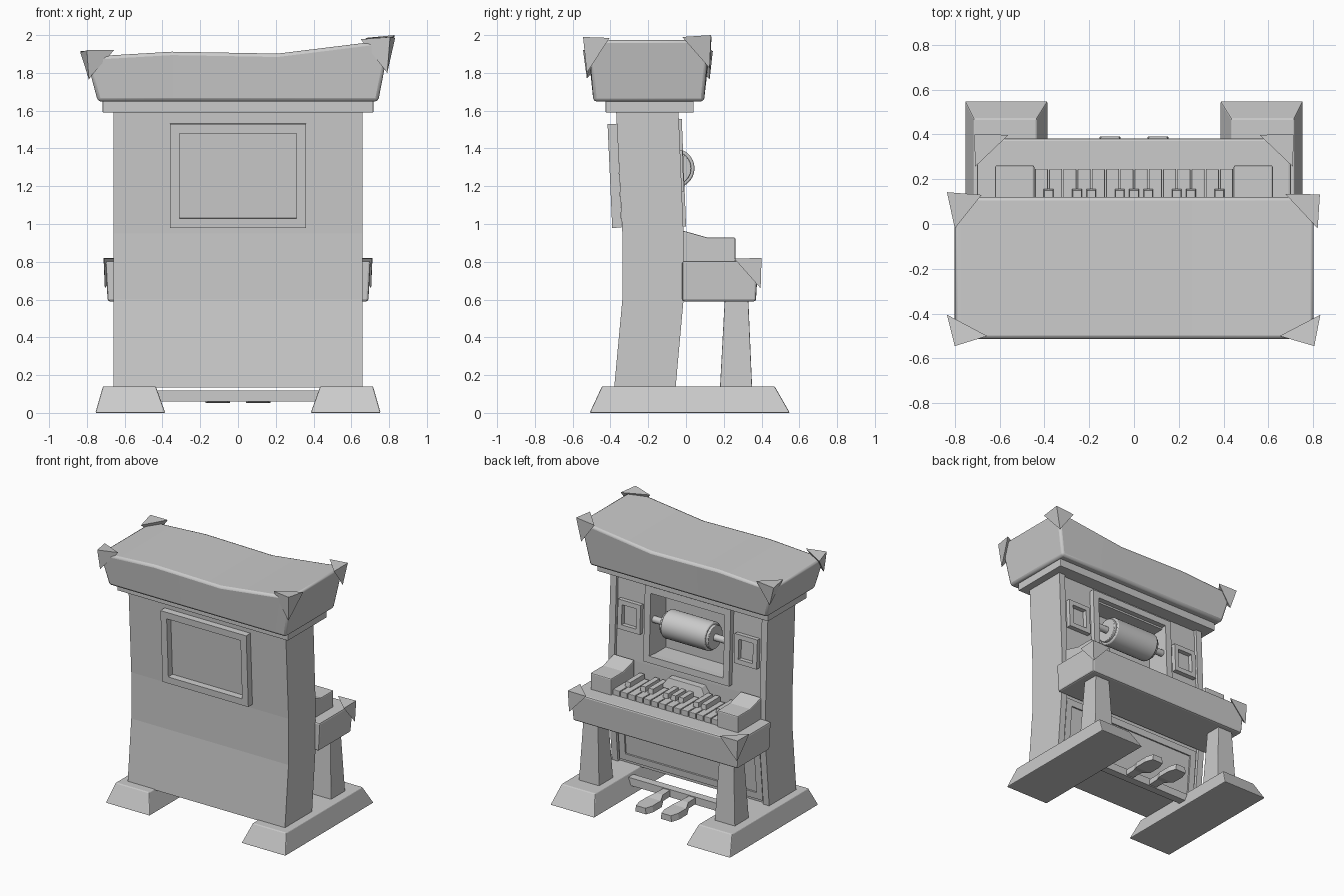
import bpy, bmesh, math
from mathutils import Matrix, Vector

if "Cube" in bpy.data.objects:
    bpy.data.objects.remove(bpy.data.objects["Cube"])


def finish(name, bm, bevel=0, smooth=False):
    bmesh.ops.recalc_face_normals(bm, faces=bm.faces)
    me = bpy.data.meshes.new(name)
    bm.to_mesh(me)
    bm.free()
    ob = bpy.data.objects.new(name, me)
    bpy.context.collection.objects.link(ob)
    if bevel:
        m = ob.modifiers.new("bevel", "BEVEL")
        m.width, m.segments, m.limit_method = bevel, 2, "ANGLE"
    if smooth:
        bpy.ops.object.select_all(action="DESELECT")
        bpy.context.view_layer.objects.active = ob
        ob.select_set(True)
        bpy.ops.object.shade_smooth_by_angle(angle=math.radians(35))
    return ob


def block(name, base, z0, z1, top=None, bevel=0):
    """Box from x0,x1,y0,y1 at z0 to another rectangle at z1."""
    bm = bmesh.new()
    rings = []
    for (x0, x1, y0, y1), z in ((base, z0), (top or base, z1)):
        rings.append([bm.verts.new(p) for p in ((x0, y0, z), (x1, y0, z), (x1, y1, z), (x0, y1, z))])
    a, b = rings
    bm.faces.new(a)
    bm.faces.new(b)
    for i in range(4):
        j = (i + 1) % 4
        bm.faces.new((a[i], a[j], b[j], b[i]))
    return finish(name, bm, bevel)


def extrude_x(name, profile, x0, x1, bevel=0):
    """Side profile of (y, z) points swept across x."""
    bm = bmesh.new()
    f = bm.faces.new([bm.verts.new((x0, y, z)) for y, z in profile])
    new = bmesh.ops.extrude_face_region(bm, geom=[f])["geom"]
    bmesh.ops.translate(bm, vec=(x1 - x0, 0, 0), verts=[v for v in new if isinstance(v, bmesh.types.BMVert)])
    return finish(name, bm, bevel)


def frame(name, w, h, border, depth, loc, tilt=0):
    """Upright rectangular frame in the xz plane, centred on loc."""
    bm = bmesh.new()
    loops = []
    for hw, hh in ((w / 2, h / 2), (w / 2 - border, h / 2 - border)):
        for y in (-depth / 2, depth / 2):
            loops.append([bm.verts.new((sx * hw, y, sz * hh)) for sx, sz in ((-1, -1), (1, -1), (1, 1), (-1, 1))])
    o0, o1, i0, i1 = loops
    for p, q in ((o0, o1), (o1, i1), (i1, i0), (i0, o0)):
        for i in range(4):
            j = (i + 1) % 4
            bm.faces.new((p[i], p[j], q[j], q[i]))
    bm.transform(Matrix.Translation(loc) @ Matrix.Rotation(tilt, 4, "X"))
    return finish(name, bm)


def rod(name, r, half, y, z, bevel=0):
    bm = bmesh.new()
    bmesh.ops.create_cone(bm, cap_ends=True, segments=32, radius1=r, radius2=r, depth=2 * half)
    bm.transform(Matrix.Translation((0, y, z)) @ Matrix.Rotation(math.pi / 2, 4, "Y"))
    return finish(name, bm, bevel, True)


def corner_cap(name, *pts):
    bm = bmesh.new()
    bmesh.ops.convex_hull(bm, input=[bm.verts.new(p) for p in pts])
    return finish(name, bm)


# Cabinet: side boards and an inset core with a window cut in the keyboard side
front = [(-.38, .135), (-.337, .6), (-.337, .95), (-.37, 1.6)]
back = [(-.04, 1.6), (-.013, .95), (-.013, .6), (-.055, .135)]
core = extrude_x("cabinet_core", front + [(y - .022, z) for y, z in back], -.61, .61)
cutter = block("window_cutter", (-.31, .31, -.2, .2), 1.03, 1.49)
cutter.hide_render = True
cutter.hide_viewport = True
cut = core.modifiers.new("window", "BOOLEAN")
cut.object, cut.operation, cut.solver = cutter, "DIFFERENCE", "EXACT"

for s, side in ((-1, "left"), (1, "right")):
    extrude_x(side + "_side_board", front + back, s * .61, s * .66)

    # Feet and legs
    def rect(x0, x1, y0, y1):
        return tuple(sorted((s * x0, s * x1))) + (y0, y1)
    block(side + "_foot", rect(.385, .755, -.51, .55), 0, .14, rect(.435, .715, -.445, .47), .006)
    block(side + "_leg", rect(.485, .655, .18, .35), .135, .6, rect(.508, .632, .205, .33), .004)

    # Cheek blocks beside the keys, small framed squares above
    extrude_x(side + "_cheek", [(-.02, .79), (-.02, .966), (.115, .928), (.262, .928), (.262, .79)],
              s * .445, s * .62, .008)
    frame(side + "_square_frame", .19, .22, .035, .05, (s * .49, -.04, 1.28), .045)

    # Corner caps on the key table
    corner_cap(side + "_table_cap", (s * .712, .4, .82), (s * .56, .398, .817),
               (s * .71, .255, .817), (s * .705, .395, .66))

# Framed panels
frame("front_frame", .72, .55, .05, .05, (0, -.378, 1.255), .045)
frame("window_frame", .72, .57, .05, .05, (0, -.036, 1.27), .04)
frame("lower_panel_frame", 1.2, .42, .05, .02, (0, -.054, .37), -.09)

# Roller
rod("roller_shaft", .025, .315, -.06, 1.295)
rod("roller", .105, .185, -.06, 1.295, .008)
rod("roller_collars", .088, .205, -.06, 1.295, .004)

# Key table
block("key_table", (-.69, .69, -.02, .37), .59, .805, (-.702, .702, -.02, .383), .012)

# Keys: two octaves
kw = .89 / 14
for i in range(14):
    x = -.445 + i * kw
    block("white_key", (x + .003, x + kw - .003, -.02, .246), .79, .845, bevel=.004)
for i in (1, 3, 4, 6, 7, 8, 10, 11, 13):
    x = -.445 + i * kw
    block("black_key", (x - .023, x + .023, -.02, .158), .83, .88, (x - .019, x + .019, -.02, .15))

# Small ledge behind the keys
block("ledge", (-.19, .19, -.05, .035), .85, .925, (-.14, .14, -.05, .015), .004)

# Pedals on a cross bar
block("cross_bar", (-.45, .45, .02, .08), .06, .118)
for s, side in ((-1, "left"), (1, "right")):
    bm = bmesh.new()
    outline = ((-.03, .06), (-.035, .17), (-.065, .23), (-.065, .33), (-.045, .39),
               (.045, .39), (.065, .33), (.065, .23), (.035, .17), (.03, .06))
    rings = []
    for z, k in ((0, 1), (.045, .88)):
        rings.append([bm.verts.new((s * .107 + x * k, y, .052 + z + (.015 if y < .2 else 0)))
                      for x, y in outline])
    for ring in rings:
        for i in range(4):
            bm.faces.new((ring[i], ring[i + 1], ring[8 - i], ring[9 - i]))
    for i in range(10):
        j = (i + 1) % 10
        bm.faces.new((rings[0][i], rings[0][j], rings[1][j], rings[1][i]))
    finish(side + "_pedal", bm)

# Cornice and wavy roof
block("cornice", (-.717, .717, -.425, .04), 1.59, 1.655, bevel=.004)
bm = bmesh.new()
rings = []
for xb, xt, z in ((-.742, -.805, 1.885), (-.35, -.35, 1.912), (.21, .21, 1.902), (.742, .805, 1.975)):
    rings.append([bm.verts.new(p) for p in ((xb, -.49, 1.648), (xb, .095, 1.648), (xt, .122, z), (xt, -.515, z))])
bm.faces.new(rings[0])
bm.faces.new(rings[-1])
for a, b in zip(rings, rings[1:]):
    for i in range(4):
        j = (i + 1) % 4
        bm.faces.new((a[i], a[j], b[j], b[i]))
finish("roof", bm, .018, True)

# Roof corner caps: corner, x arm, y arm, down arm
corner_cap("roof_cap_back_right", (.83, .132, 2.0), (.675, .135, 1.985), (.82, -.02, 1.99), (.792, .125, 1.825))
corner_cap("roof_cap_back_left", (-.835, .142, 1.915), (-.68, .13, 1.922), (-.80, -.02, 1.908), (-.79, .125, 1.765))
corner_cap("roof_cap_front_left", (-.80, -.545, 1.92), (-.655, -.5, 1.922), (-.835, -.405, 1.908), (-.79, -.525, 1.77))
corner_cap("roof_cap_front_right", (.805, -.545, 1.99), (.65, -.5, 1.978), (.832, -.405, 1.985), (.79, -.525, 1.80))
